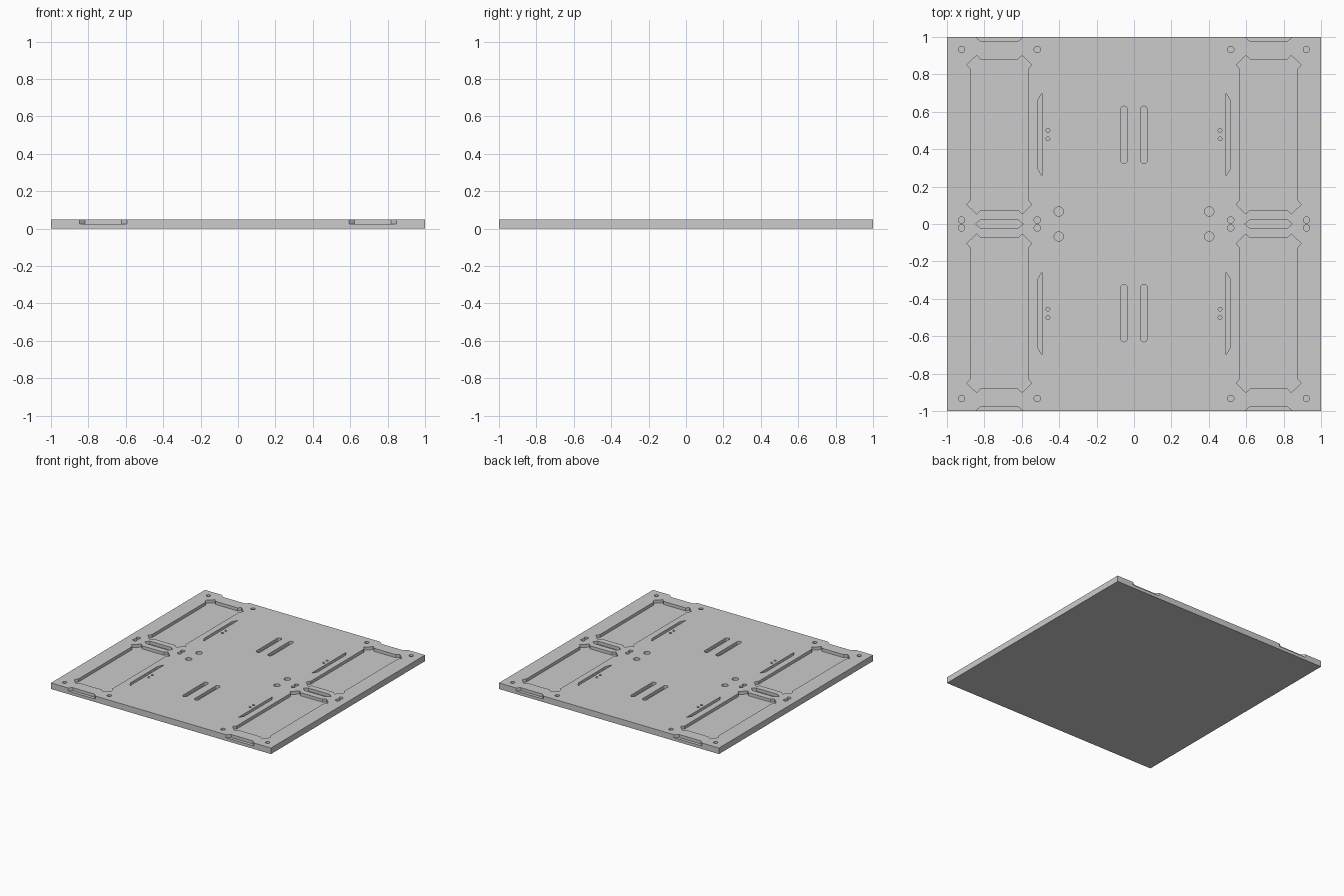
import bpy
import bmesh
from math import cos, sin, pi

if "Cube" in bpy.data.objects:
    bpy.data.objects.remove(bpy.data.objects["Cube"])

THICK = 0.05
FLOOR = 0.025   # height of every recess floor


def mesh_object(name, bm):
    bmesh.ops.recalc_face_normals(bm, faces=bm.faces)
    mesh = bpy.data.meshes.new(name)
    bm.to_mesh(mesh)
    bm.free()
    ob = bpy.data.objects.new(name, mesh)
    bpy.context.collection.objects.link(ob)
    return ob


def prism(bm, outline, z0, z1):
    low = [bm.verts.new((x, y, z0)) for x, y in outline]
    high = [bm.verts.new((x, y, z1)) for x, y in outline]
    bm.faces.new(low[::-1])
    bm.faces.new(high)
    n = len(outline)
    for i in range(n):
        j = (i + 1) % n
        bm.faces.new((low[i], low[j], high[j], high[i]))


def circle(cx, cy, r, n=24):
    return [(cx + r * cos(2 * pi * i / n), cy + r * sin(2 * pi * i / n)) for i in range(n)]


def slot(cx, y0, y1, r, n=10):
    top = [(cx + r * cos(pi * i / n), y1 - r + r * sin(pi * i / n)) for i in range(n + 1)]
    return top + [(cx - r * cos(pi * i / n), y0 + r - r * sin(pi * i / n)) for i in range(n + 1)]


def eared_pocket(cx, cy, hx, hy):
    # rectangle whose corners flare outwards into blunt ears
    ear = [(hx, hy - 0.053), (hx + 0.021, hy - 0.029), (hx - 0.031, hy + 0.021), (hx - 0.053, hy)]
    pts = []
    for sx, sy in ((1, 1), (-1, 1), (-1, -1), (1, -1)):
        corner = ear if sx * sy > 0 else ear[::-1]
        pts += [(cx + sx * x, cy + sy * y) for x, y in corner]
    return pts


def finger_slot(cx, cy):
    # long pointed hexagon
    a, b, h = 0.127, 0.098, 0.025
    return [(cx + a, cy), (cx + b, cy + h), (cx - b, cy + h),
            (cx - a, cy), (cx - b, cy - h), (cx + b, cy - h)]


# Recesses of one quarter
quarter = [
    eared_pocket(0.72, 0.4775, 0.1525, 0.4025),
    [(0.491, 0.255), (0.516, 0.30), (0.516, 0.658), (0.491, 0.702)],
    slot(0.053, 0.324, 0.63, 0.018),
    circle(0.402, 0.067, 0.025),
    circle(0.46, 0.50, 0.01, 16),
    circle(0.46, 0.455, 0.01, 16),
]
quarter += [circle(x, y, 0.017) for x in (0.517, 0.922) for y in (0.021, 0.933)]

bm = bmesh.new()
for sx in (-1, 1):
    for sy in (-1, 1):
        for outline in quarter:
            prism(bm, [(sx * x, sy * y) for x, y in outline], FLOOR, 0.1)
    # Finger slots between pockets and cut open at the front and back edges
    for y in (-1, 0, 1):
        prism(bm, finger_slot(sx * 0.72, y), FLOOR, 0.1)
cutter = mesh_object("recess_cutter", bm)
cutter.hide_render = True

# Slab
bm = bmesh.new()
prism(bm, [(-1, -1), (1, -1), (1, 1), (-1, 1)], 0, THICK)
board = mesh_object("tray_board", bm)

mod = board.modifiers.new("recesses", 'BOOLEAN')
mod.operation = 'DIFFERENCE'
mod.solver = 'EXACT'
mod.object = cutter
bpy.context.view_layer.objects.active = board
bpy.ops.object.modifier_apply(modifier=mod.name)
bpy.data.objects.remove(cutter)
